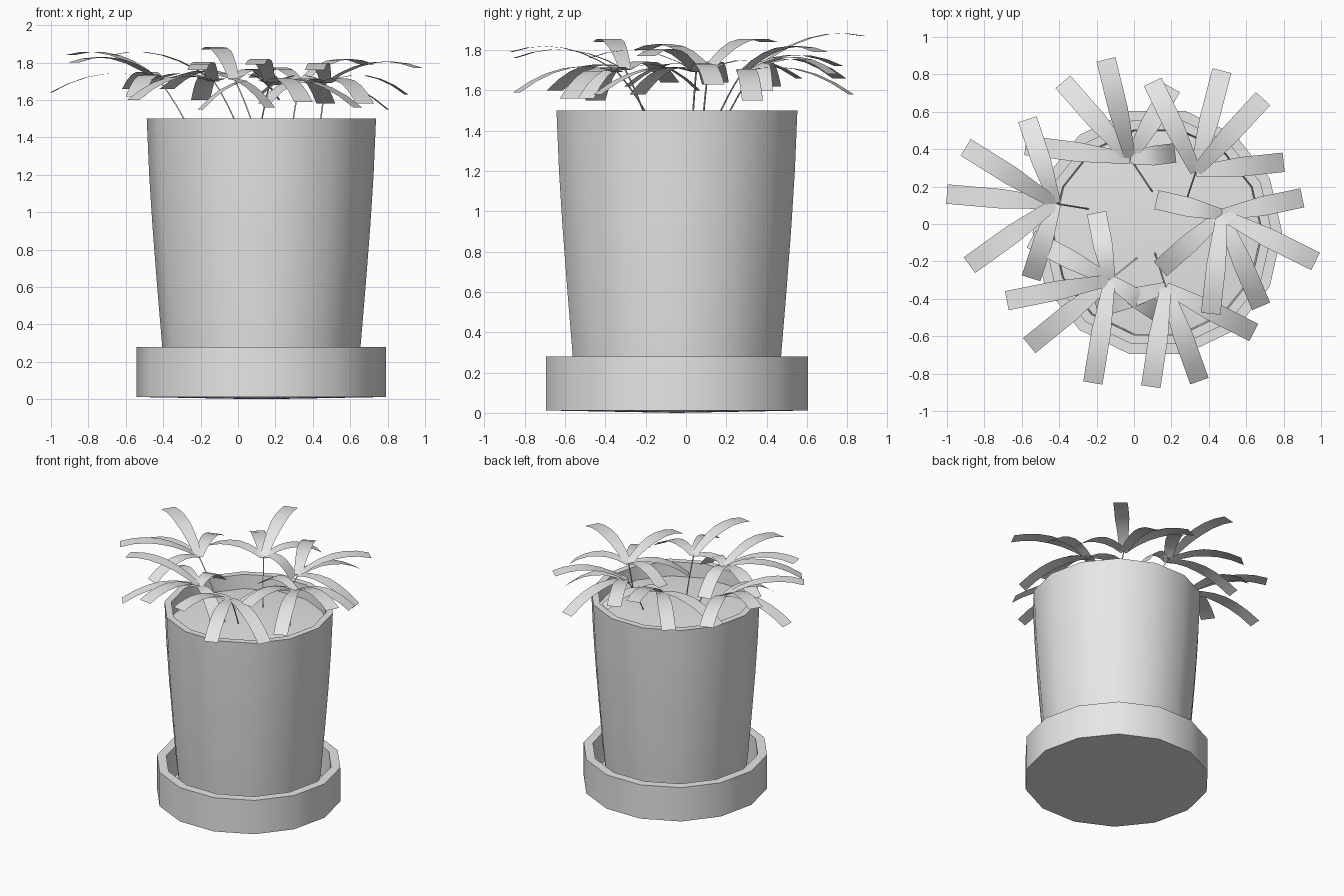
import bpy, bmesh, math
from mathutils import Vector

if "Cube" in bpy.data.objects:
    bpy.data.objects.remove(bpy.data.objects["Cube"], do_unlink=True)

SIDES = 14
AXIS = Vector((0.125, -0.045, 0))

grey = bpy.data.materials.new("plain_grey")
grey.use_nodes = True
grey.diffuse_color = (0.8, 0.8, 0.8, 1)
grey.node_tree.nodes["Principled BSDF"].inputs["Base Color"].default_value = (0.8, 0.8, 0.8, 1)


def finish(name, bm, angle=40):
    mesh = bpy.data.meshes.new(name)
    bm.to_mesh(mesh)
    bm.free()
    mesh.materials.append(grey)
    obj = bpy.data.objects.new(name, mesh)
    bpy.context.collection.objects.link(obj)
    bpy.ops.object.select_all(action='DESELECT')
    obj.select_set(True)
    bpy.context.view_layer.objects.active = obj
    bpy.ops.object.shade_smooth_by_angle(angle=math.radians(angle))
    return obj


def lathe(name, profile):
    """Turn a (radius, height) profile around the pot axis."""
    bm = bmesh.new()
    points = [bm.verts.new(AXIS + Vector((r, 0, z))) for r, z in profile]
    edges = [bm.edges.new(pair) for pair in zip(points, points[1:])]
    bmesh.ops.spin(bm, geom=points + edges, cent=AXIS, axis=(0, 0, 1),
                   angle=math.tau, steps=SIDES, use_merge=True)
    bmesh.ops.remove_doubles(bm, verts=bm.verts, dist=0.0005)
    bmesh.ops.recalc_face_normals(bm, faces=bm.faces)
    return finish(name, bm)


# Saucer, pot and soil
lathe("saucer", [(0, 0), (0.667, 0.012), (0.667, 0.28), (0.6, 0.28), (0.59, 0.05), (0, 0.05)])
lathe("pot", [(0, 0.055), (0.505, 0.055), (0.53, 0.28), (0.557, 0.6), (0.582, 0.92),
              (0.6, 1.2), (0.613, 1.5), (0.563, 1.5), (0.55, 1.3), (0, 1.3)])
soil = lathe("soil", [(0.556, 1.39), (0.4, 1.405), (0, 1.415)])
if soil.data.polygons[0].normal.z < 0:
    soil.data.flip_normals()


def add_leaf(bm, head, tip, steps=6):
    """Arching ribbon from the plant head to the leaf tip."""
    side = (tip - head).cross(Vector((0, 0, 1))).normalized()
    rows = []
    for i in range(steps + 1):
        t = i / steps
        centre = head.lerp(tip, t) + Vector((0, 0, 0.28 * t * (1 - t)))
        half = 0.03 + 0.022 * min(1, t * 2)
        rows.append([bm.verts.new(centre + side * s * half) for s in (-1, 1)])
    for a, b in zip(rows, rows[1:]):
        bm.faces.new((a[0], a[1], b[1], b[0]))


def add_stem(bm, base, head, steps=4, radius=0.005):
    """Thin triangular stalk, bending outward as it rises."""
    rings = []
    for i in range(steps + 1):
        t = i / steps
        p = base.lerp(head, t) + Vector((0, 0, 0.08 * t * (1 - t)))
        rings.append([bm.verts.new(p + radius * Vector((math.cos(a), math.sin(a), 0)))
                      for a in (0, math.tau / 3, 2 * math.tau / 3)])
    for a, b in zip(rings, rings[1:]):
        for k in range(3):
            n = (k + 1) % 3
            bm.faces.new((a[k], a[n], b[n], b[k]))


# Each plant: stem base, head, leaf tips
plants = {
    "left_outer": ((-0.24, 0.08), (-0.42, 0.11, 1.7), [
        (-1, 0.16, 1.64), (-0.9, 0.41, 1.84), (-0.88, -0.22, 1.8),
        (-0.55, -0.29, 1.62), (-0.57, 0.56, 1.66)]),
    "back_middle": ((0.1, 0.17), (-0.02, 0.35, 1.71), [
        (-0.38, 0.76, 1.66), (-0.15, 0.88, 1.87), (-0.58, 0.42, 1.62),
        (0.2, 0.73, 1.68), (0.22, 0.38, 1.6)]),
    "back_side": ((0.28, 0.13), (0.33, 0.28, 1.69), [
        (0.47, 0.82, 1.58), (0.69, 0.67, 1.79), (0.8, 0.33, 1.55), (0.1, 0.76, 1.72)]),
    "side_outer": ((0.43, 0.03), (0.47, 0.05, 1.69), [
        (0.9, 0.14, 1.63), (0.97, -0.2, 1.77), (0.68, -0.44, 1.58),
        (0.41, -0.48, 1.76), (0.12, 0.13, 1.63), (0.14, -0.24, 1.58)]),
    "front_middle": ((0.11, -0.15), (0.17, -0.34, 1.69), [
        (0.09, -0.87, 1.79), (0.35, -0.84, 1.59), (0.64, -0.58, 1.56), (-0.2, -0.45, 1.55)]),
    "front_side": ((0.02, -0.18), (-0.13, -0.3, 1.7), [
        (-0.2, 0.06, 1.6), (-0.68, -0.41, 1.84), (-0.56, -0.65, 1.6),
        (-0.22, -0.85, 1.76), (-0.55, -0.08, 1.64), (0.17, -0.5, 1.56)]),
}

for name, (base, head, tips) in plants.items():
    head = Vector(head)
    bm = bmesh.new()
    for tip in tips:
        add_leaf(bm, head, Vector(tip))
    finish(name + "_leaves", bm, 60)
    bm = bmesh.new()
    add_stem(bm, Vector((*base, 1.4)), head)
    finish(name + "_stem", bm, 60)
